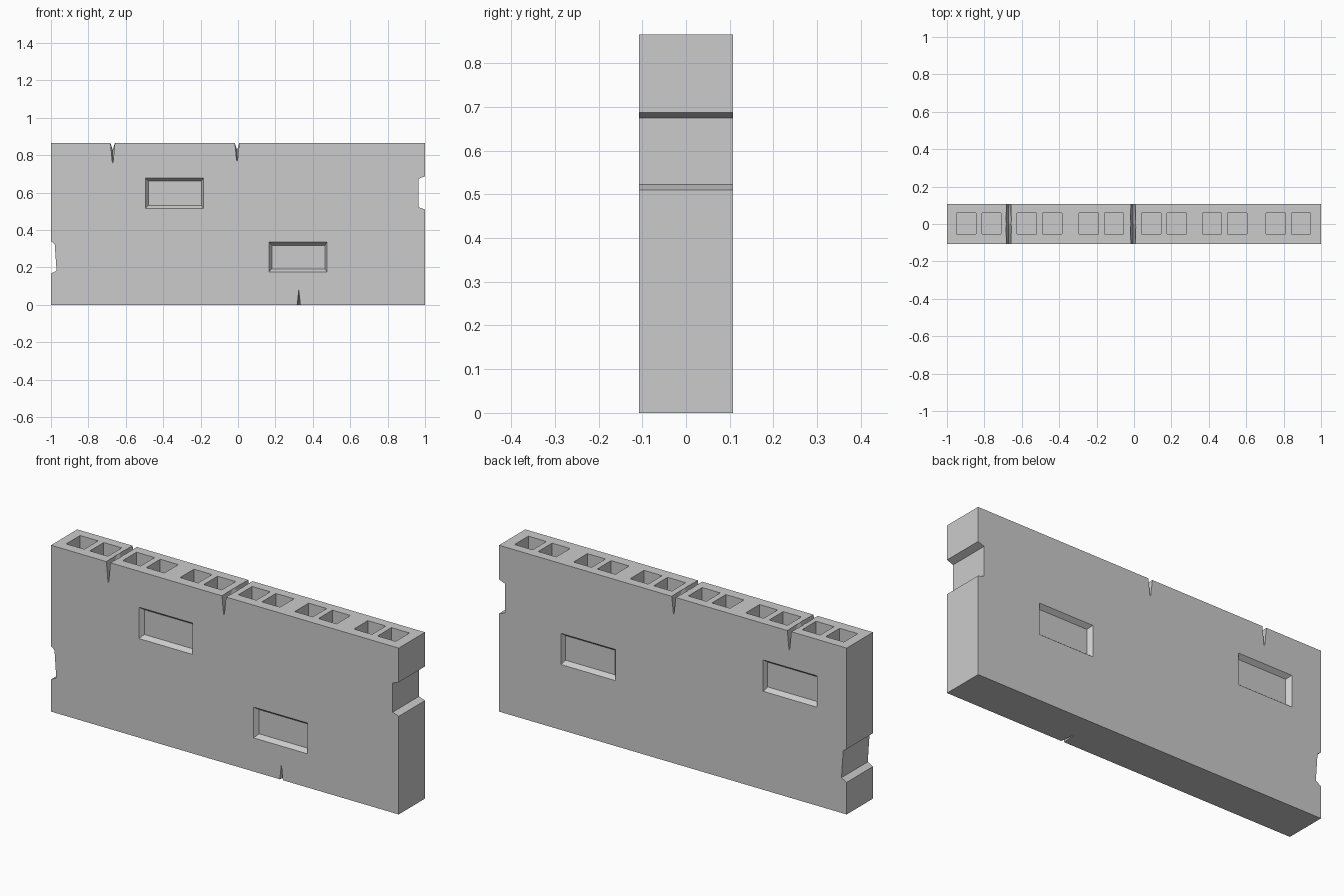
import bpy, bmesh

if "Cube" in bpy.data.objects:
    bpy.data.objects.remove(bpy.data.objects["Cube"])

T, H = 0.108, 0.865          # half thickness, height
ROW = H / 5                  # one block course


def finish(bm, name):
    bmesh.ops.recalc_face_normals(bm, faces=bm.faces)
    me = bpy.data.meshes.new(name)
    bm.to_mesh(me)
    bm.free()
    ob = bpy.data.objects.new(name, me)
    bpy.context.collection.objects.link(ob)
    return ob


def hull(bm, pts):
    """Add a closed convex piece to a cutter mesh."""
    vs = [bm.verts.new(p) for p in pts]
    bmesh.ops.convex_hull(bm, input=vs)


def pocket(bm, x0, x1, z0, z1, s):
    """Shallow recess with sloping rims; s = -1 front, 1 back."""
    d, i = 0.022, 0.017
    pts = []
    for y, k in ((T + d, -i), (T - d, i)):
        pts += [(x, s * y, z) for x in (x0 + k, x1 - k * 0.6)
                for z in (z0 + k, z1 - k)]
    hull(bm, pts)


def top_crack(bm, x, depth, s):
    """V crack, deep at the face and shallow across the middle."""
    w, e = 0.011, 0.02
    pts = []
    for y, d in ((T + e, depth), (-0.005, 0.035)):
        k = w * (d + e) / d
        pts += [(x - k, s * y, H + e), (x + k, s * y, H + e), (x, s * y, H - d)]
    hull(bm, pts)


# Wall body: outline with a broken notch in each end
outline = [(-1, 0), (1, 0), (1, 0.51), (0.965, 0.522), (0.965, 0.674),
           (1, 0.687), (1, H), (-1, H), (-1, 0.34), (-0.98, 0.325),
           (-0.97, 0.183), (-1, 0.167)]
bm = bmesh.new()
face = bm.faces.new([bm.verts.new((x, -T, z)) for x, z in outline])
ext = bmesh.ops.extrude_face_region(bm, geom=[face])
bmesh.ops.translate(bm, vec=(0, 2 * T, 0),
                    verts=[v for v in ext["geom"] if isinstance(v, bmesh.types.BMVert)])
wall = finish(bm, "block_wall")

# Front cuts: recesses, cracks, and the hollow cores in the top course
bm = bmesh.new()
pocket(bm, -0.495, -0.185, 0.515, 0.678, -1)
pocket(bm, 0.165, 0.475, 0.175, 0.335, -1)
top_crack(bm, -0.67, 0.12, -1)
top_crack(bm, -0.005, 0.11, -1)
hull(bm, [(0.313, -T - 0.02, -0.01), (0.337, -T - 0.02, -0.01),
          (0.325, -T - 0.02, 0.1), (0.325, -0.02, -0.01)])
for x in (-0.83, -0.505, -0.175, 0.16, 0.485, 0.825):
    for s in (-1, 1):
        cx = x + s * 0.068
        hull(bm, [(cx + a * 0.052, 0.0025 + b * 0.057, z)
                  for a in (-1, 1) for b in (-1, 1) for z in (H - 0.12, H + 0.05)])
front = finish(bm, "front_cutters")

# Back cuts
bm = bmesh.new()
pocket(bm, 0.33, 0.643, 0.34, 0.502, 1)
pocket(bm, -0.83, -0.52, 0.512, 0.675, 1)
top_crack(bm, -0.67, 0.11, 1)
top_crack(bm, -0.005, 0.10, 1)
back = finish(bm, "back_cutters")

for cutter in (front, back):
    mod = wall.modifiers.new(cutter.name, 'BOOLEAN')
    mod.operation = 'DIFFERENCE'
    mod.solver = 'EXACT'
    mod.object = cutter

# Bake the cuts and drop the helpers
dg = bpy.context.evaluated_depsgraph_get()
baked = bpy.data.meshes.new_from_object(wall.evaluated_get(dg))
wall.modifiers.clear()
wall.data = baked
for cutter in (front, back):
    bpy.data.objects.remove(cutter)
